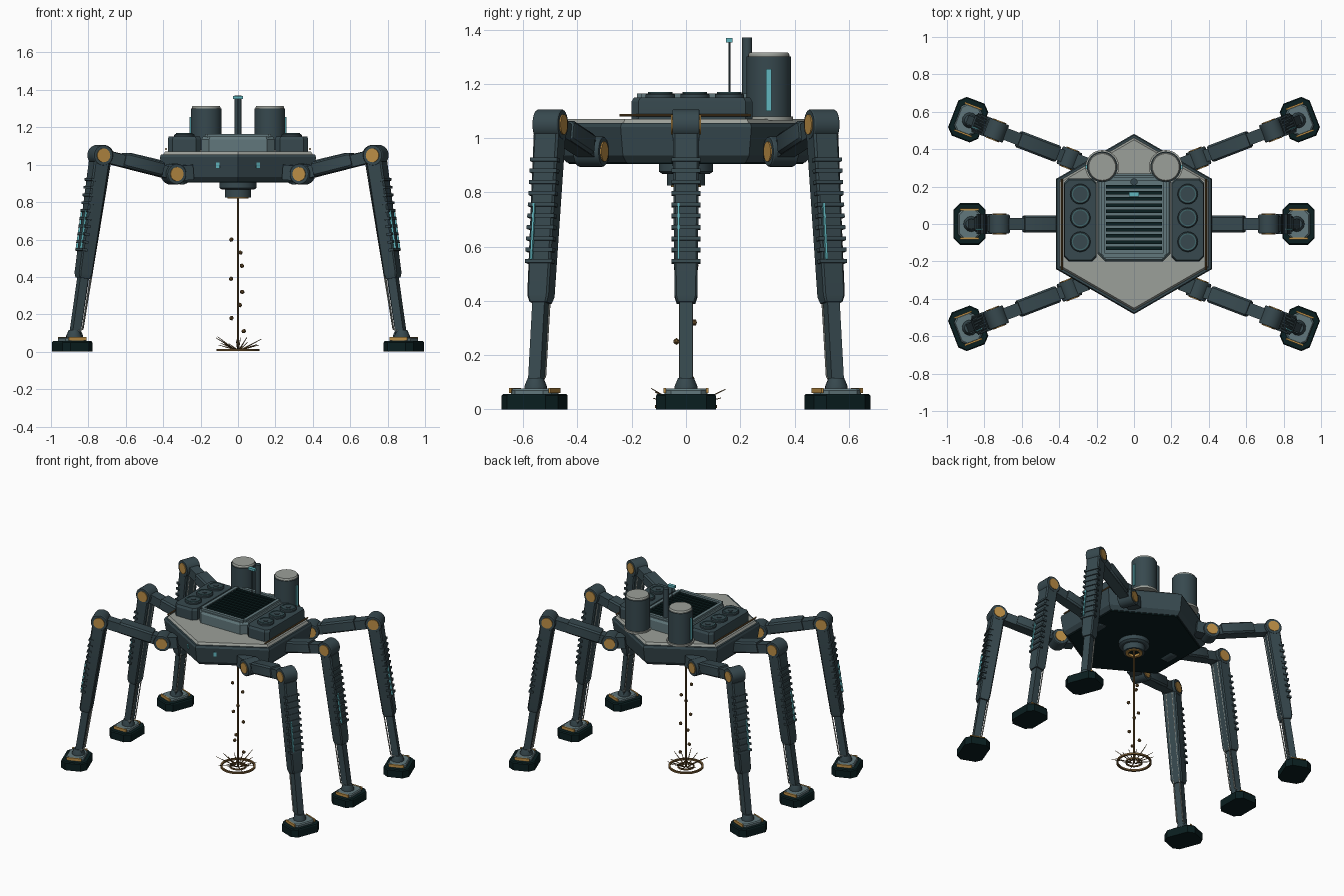
import bpy, bmesh, math, random
from mathutils import Matrix, Vector

if "Cube" in bpy.data.objects:
    bpy.data.objects.remove(bpy.data.objects["Cube"])

random.seed(4)


def material(name, rgb):
    m = bpy.data.materials.new(name)
    m.diffuse_color = (*rgb, 1)
    m.use_nodes = True
    m.node_tree.nodes["Principled BSDF"].inputs["Base Color"].default_value = m.diffuse_color
    return m


STEEL = material("slate steel", (0.038, 0.066, 0.077))
DARK = material("near black teal", (0.003, 0.013, 0.014))
DECK = material("pale grey", (0.33, 0.35, 0.32))
FRAME = material("blue grey", (0.12, 0.185, 0.20))
CYAN = material("cyan light", (0.12, 0.47, 0.52))
GOLD = material("gold bearing", (0.50, 0.27, 0.06))
BROWN = material("bronze brown", (0.17, 0.095, 0.03))
TEAL = material("dim teal", (0.05, 0.13, 0.14))
I = Matrix.Identity(4)


def T(x, y, z):
    return Matrix.Translation((x, y, z))


def loft(bm, outline, levels, M=I):
    """Capped solid: outline scaled at each (height, scale) level."""
    rings = [[bm.verts.new(M @ Vector((x * s, y * s, z))) for x, y in outline] for z, s in levels]
    n = len(outline)
    for a, b in zip(rings, rings[1:]):
        for i in range(n):
            bm.faces.new((a[i], a[(i + 1) % n], b[(i + 1) % n], b[i]))
    bm.faces.new(rings[0][::-1])
    bm.faces.new(rings[-1])


def rect(w, d, c=0.0):
    """Rectangle outline, optionally with chamfered corners."""
    x, y = w / 2, d / 2
    if not c:
        return [(-x, -y), (x, -y), (x, y), (-x, y)]
    return [(-x + c, -y), (x - c, -y), (x, -y + c), (x, y - c),
            (x - c, y), (-x + c, y), (-x, y - c), (-x, -y + c)]


def circle(r, n=24, start=0.0):
    return [(r * math.cos(start + math.tau * i / n), r * math.sin(start + math.tau * i / n)) for i in range(n)]


def along(a, b):
    """Frame at a with z towards b and y kept sideways; also the length."""
    z = Vector(b) - Vector(a)
    length = z.length
    z.normalize()
    ref = Vector((0, 1, 0)) if abs(z.y) < 0.95 else Vector((1, 0, 0))
    x = ref.cross(z).normalized()
    y = z.cross(x)
    return T(*a) @ Matrix((x, y, z)).transposed().to_4x4(), length


def rod(bm, a, b, r, n=8, M=I, tip=1.0):
    F, l = along(a, b)
    loft(bm, circle(r, n), [(0, 1), (l, tip)], M @ F)


def tube(bm, r_out, r_in, z0, z1, M=I, n=32):
    """Flat ring with a square section."""
    rings = [[bm.verts.new(M @ Vector((x, y, z))) for x, y in circle(r, n)]
             for r, z in ((r_out, z0), (r_out, z1), (r_in, z1), (r_in, z0))]
    for k in range(4):
        a, b = rings[k], rings[(k + 1) % 4]
        for i in range(n):
            bm.faces.new((a[i], a[(i + 1) % n], b[(i + 1) % n], b[i]))


def part(name, mat, build):
    bm = bmesh.new()
    build(bm)
    bmesh.ops.recalc_face_normals(bm, faces=bm.faces)
    me = bpy.data.meshes.new(name)
    bm.to_mesh(me)
    bm.free()
    me.materials.append(mat)
    ob = bpy.data.objects.new(name, me)
    bpy.context.collection.objects.link(ob)


# Hexagonal hull, belly plate and deck
HEX = circle(1, 6, math.pi / 2)
part("hull", STEEL, lambda bm: loft(bm, HEX, [(0.91, 0.44), (0.935, 0.465), (1.04, 0.482), (1.055, 0.475)]))
part("belly_plate", DARK, lambda bm: loft(bm, HEX, [(0.904, 0.43), (0.912, 0.437)]))
part("deck", DECK, lambda bm: loft(bm, HEX, [(1.05, 0.465), (1.07, 0.45)]))

# Equipment on the deck
part("grille_frame", FRAME, lambda bm: loft(bm, rect(0.39, 0.47, 0.04), [(1.07, 1), (1.135, 1), (1.15, 0.96)], T(0, 0.035, 0)))


def slats(bm):
    for i in range(11):
        loft(bm, rect(0.3, 0.019), [(1.14, 1), (1.164, 1)], T(0, -0.13 + i * 0.033, 0))


part("grille_slats", DARK, slats)


def border(bm):
    for s in (-1, 1):
        loft(bm, rect(0.022, 0.40), [(1.14, 1), (1.165, 1)], T(s * 0.166, 0.035, 0))
        loft(bm, rect(0.33, 0.022), [(1.14, 1), (1.165, 1)], T(0, 0.035 + s * 0.205, 0))


part("grille_border", FRAME, border)

for s, side in ((-1, "left"), (1, "right")):
    part(side + "_pod", STEEL, lambda bm: loft(
        bm, rect(0.175, 0.445, 0.025), [(1.07, 1), (1.135, 1), (1.15, 0.96)], T(s * 0.287, 0.022, 0)))

    def fans(bm, teal):
        for y in (0.16, 0.033, -0.095):
            F = T(s * 0.287, y, 0)
            if teal:
                tube(bm, 0.045, 0.039, 1.155, 1.169, F)
            else:
                loft(bm, circle(0.054, 32), [(1.14, 1), (1.16, 1), (1.165, 0.9)], F)
                loft(bm, circle(0.016, 16), [(1.16, 1), (1.169, 1)], F)

    part(side + "_fans", STEEL, lambda bm: fans(bm, False))
    part(side + "_fan_rings", TEAL, lambda bm: fans(bm, True))
    # Tanks with lids and light strips
    F = T(s * 0.17, 0.305, 0)
    part(side + "_tank", STEEL, lambda bm: loft(bm, circle(0.082, 32), [(1.07, 1), (1.3, 1)], F))
    part(side + "_tank_lid", DECK, lambda bm: loft(bm, circle(0.076, 32), [(1.3, 1), (1.308, 1), (1.315, 0.94)], F))
    part(side + "_tank_foot", DECK, lambda bm: loft(bm, circle(0.09, 32), [(1.065, 1), (1.08, 1)], F))
    part(side + "_tank_strip", CYAN, lambda bm: loft(
        bm, rect(0.012, 0.02), [(1.1, 1), (1.255, 1)], T(s * 0.252, 0.305, 0)))
    part(side + "_deck_pipe", BROWN, lambda bm: rod(bm, (s * 0.385, -0.245, 1.084), (s * 0.385, 0.24, 1.084), 0.005))
    # Hull marker lights
    part(side + "_hull_light", CYAN, lambda bm: loft(
        bm, rect(0.022, 0.008), [(0.983, 1), (1.012, 1)],
        T(s * 0.107, -0.413, 0) @ Matrix.Rotation(s * math.pi / 6, 4, 'Z')))

part("exhaust_post", STEEL, lambda bm: loft(bm, circle(0.019, 16), [(1.07, 1), (1.37, 1)], T(0, 0.225, 0)))
part("antenna_rod", STEEL, lambda bm: rod(bm, (0, 0.16, 1.14), (0, 0.16, 1.36), 0.004))
part("antenna_head", CYAN, lambda bm: loft(bm, rect(0.052, 0.024), [(1.352, 1), (1.368, 1)], T(0, 0.16, 0)))


# Drill nozzle, beam and ground splash
def nozzle(bm):
    loft(bm, circle(0.1, 32), [(0.868, 0.88), (0.876, 1), (0.91, 1)])
    tube(bm, 0.07, 0.05, 0.825, 0.87)


part("nozzle", STEEL, nozzle)
part("nozzle_ring", GOLD, lambda bm: tube(bm, 0.056, 0.036, 0.82, 0.835))
part("nozzle_core", DARK, lambda bm: loft(bm, circle(0.052), [(0.84, 1), (0.87, 1)]))
part("beam", BROWN, lambda bm: rod(bm, (0, 0, 0.005), (0, 0, 0.85), 0.005))


def splash(bm):
    tube(bm, 0.115, 0.102, 0.004, 0.016)
    tube(bm, 0.056, 0.048, 0.004, 0.014)
    for i in range(14):
        a = math.tau * (i + 0.3) / 14
        r = random.uniform(0.1, 0.15)
        rod(bm, (0.02 * math.cos(a), 0.02 * math.sin(a), 0.012),
            (r * math.cos(a), r * math.sin(a), random.uniform(0.03, 0.085)), 0.004, 5, tip=0.4)


part("splash", BROWN, splash)


def debris(bm):
    for i in range(8):
        a, r = i * 2.2 + 0.6, 0.037
        F = T(r * math.cos(a), r * math.sin(a), 0.11 + i * 0.07) @ Matrix.Rotation(a, 4, 'Y')
        bmesh.ops.create_icosphere(bm, subdivisions=1, radius=0.013, matrix=F)


part("debris", BROWN, debris)

# Six identical legs, drawn in a local plane with the hip at the origin
HIP, KNEE, ANKLE = Vector((0, 0, 0.95)), Vector((0.42, 0, 1.05)), Vector((0.57, 0, 0.06))
SIDEWAYS = Matrix.Rotation(math.pi / 2, 4, 'X')


def leg(name, M):
    U, ul = along(HIP, KNEE)
    S, sl = along(KNEE, ANKLE)
    U, S, FT = M @ U, M @ S, M @ T(0.58, 0, 0)

    def joints(bm):
        for p in (HIP, KNEE):
            loft(bm, circle(0.056, 28), [(-0.05, 0.94), (-0.045, 1), (0.045, 1), (0.05, 0.94)], M @ T(*p) @ SIDEWAYS)
        loft(bm, rect(0.08, 0.08), [(0, 1), (0.12, 1)], M @ along((-0.1, 0, 0.96), (0.02, 0, 0.95))[0])

    def bearings(bm):
        for p in (HIP, KNEE):
            loft(bm, circle(0.037), [(-0.055, 1), (0.055, 1)], M @ T(*p) @ SIDEWAYS)

    def thigh(bm):
        loft(bm, rect(0.064, 0.066), [(0, 1), (ul, 1)], U)
        loft(bm, rect(0.078, 0.092, 0.01), [(0.075, 0.9), (0.085, 1), (0.29, 1), (0.3, 0.9)], U @ T(-0.008, 0, 0))

    def shin(bm):
        loft(bm, rect(0.088, 0.098, 0.008), [(0.04, 1), (0.64, 0.86), (0.665, 0.7)], S)
        loft(bm, rect(0.046, 0.048), [(0.6, 1), (sl, 1)], S)
        for i in range(10):
            loft(bm, rect(0.03, 0.106), [(0, 1), (0.014, 1)], S @ T(-0.034 + i * 0.0004, 0, 0.13 + i * 0.042))

    def rods(bm):
        for y in (-0.022, 0.022):
            rod(bm, (0.385, y, 1.0), (0.53, y, 0.12), 0.004, 6, M)
            rod(bm, (0.53, y, 0.12), (0.565, y, 0.11), 0.004, 6, M)

    def stripes(bm):
        for s in (-1, 1):
            loft(bm, rect(0.1, 0.009), [(0.06, 1), (0.078, 1)], FT @ T(0, s * 0.078, 0))

    def ankle(bm):
        loft(bm, circle(0.042, 12), [(0.07, 1), (0.085, 1), (0.115, 0.7)], FT @ T(-0.01, 0, 0))

    part(name + "_joints", STEEL, joints)
    part(name + "_bearings", GOLD, bearings)
    part(name + "_thigh", STEEL, thigh)
    part(name + "_shin", STEEL, shin)
    part(name + "_piston_rods", DECK, rods)
    part(name + "_shin_light", CYAN, lambda bm: loft(bm, rect(0.03, 0.008), [(0.3, 1), (0.51, 1)], S @ T(-0.037, -0.028, 0)))
    part(name + "_foot_pad", DARK, lambda bm: loft(bm, rect(0.172, 0.222, 0.035), [(0, 1), (0.05, 1), (0.057, 0.95)], FT))
    part(name + "_foot_plate", FRAME, lambda bm: loft(bm, rect(0.12, 0.16, 0.025), [(0.055, 1), (0.07, 1), (0.077, 0.9)], FT))
    part(name + "_foot_stripes", GOLD, stripes)
    part(name + "_ankle", STEEL, ankle)


for s, side in ((-1, "left"), (1, "right")):
    mirror = Matrix.Diagonal((s, 1, 1, 1))
    for row, x, y, deg in (("front", 0.345, -0.35, -21), ("middle", 0.30, 0, 0), ("back", 0.345, 0.35, 21)):
        leg(f"{row}_{side}_leg", mirror @ T(x, y, 0) @ Matrix.Rotation(math.radians(deg), 4, 'Z'))

# Smooth the round parts, keep hard edges
for ob in bpy.data.objects:
    ob.select_set(True)
    bpy.context.view_layer.objects.active = ob
bpy.ops.object.shade_smooth_by_angle(angle=math.radians(28))
